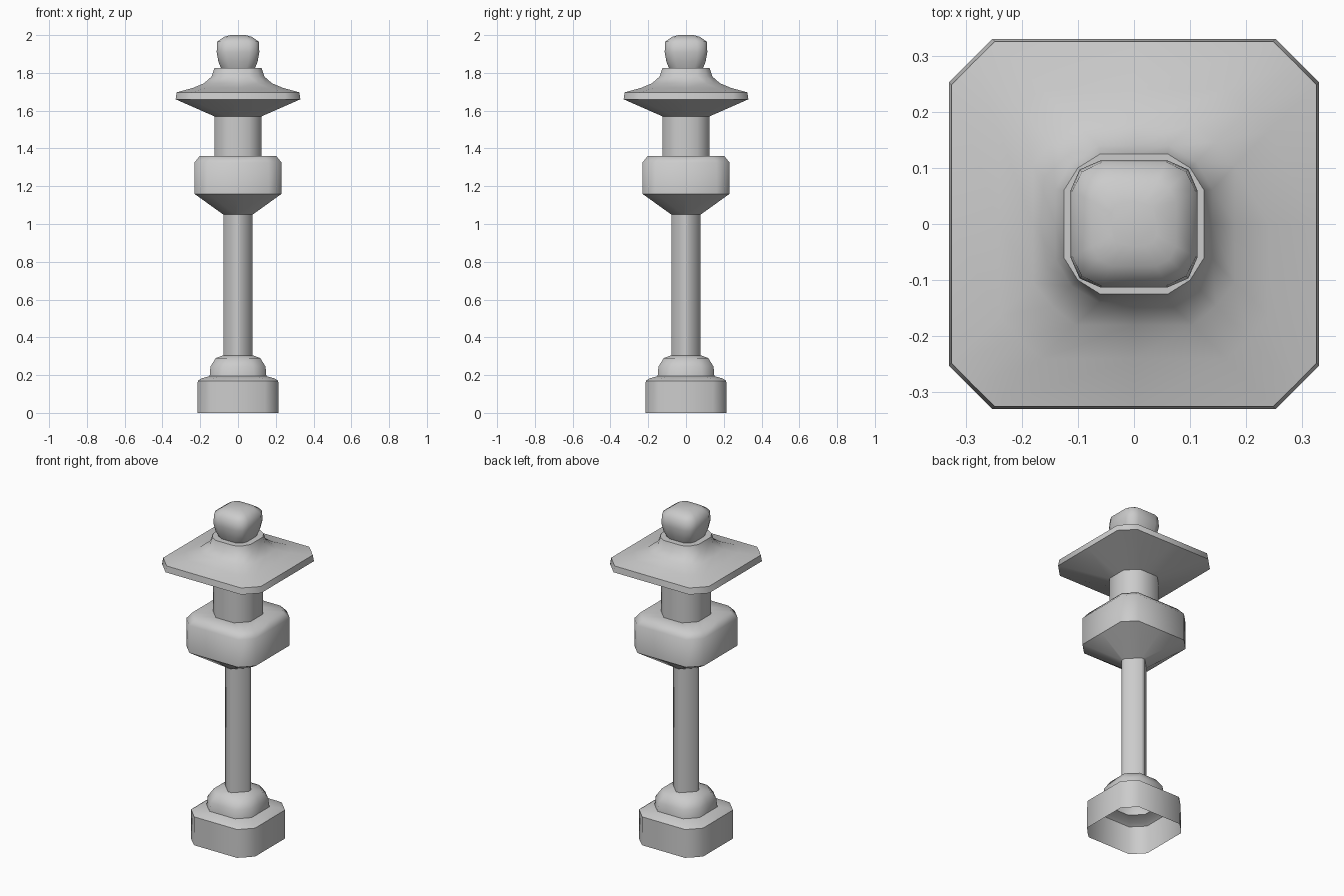
import bpy, bmesh


def ring_points(r, c, m):
    # Square of half-width r whose corners are cut at c, with m on the diagonal
    corner = [(r, -c), (r, c), (m, m), (c, r)]
    quarter = [(r, 0), (r, c), (m, m), (c, r)]
    pts = []
    for _ in range(4):
        pts += quarter
        quarter = [(-y, x) for x, y in quarter]
    return pts


def loft(name, sections, cap_top=False, angle=0.9):
    # sections: (z, half-width, corner cut, diagonal)
    bm = bmesh.new()
    rings = [[bm.verts.new((x, y, z)) for x, y in ring_points(r, c, m)]
             for z, r, c, m in sections]
    n = len(rings[0])
    for a, b in zip(rings, rings[1:]):
        for i in range(n):
            j = (i + 1) % n
            bm.faces.new((a[i], a[j], b[j], b[i]))
    if cap_top:
        bm.faces.new(rings[-1])
    mesh = bpy.data.meshes.new(name)
    bm.to_mesh(mesh)
    bm.free()
    ob = bpy.data.objects.new(name, mesh)
    bpy.context.collection.objects.link(ob)
    bpy.ops.object.select_all(action='DESELECT')
    ob.select_set(True)
    bpy.context.view_layer.objects.active = ob
    bpy.ops.object.shade_smooth_by_angle(angle=angle)
    return ob


# Hollow foot with domed collar
loft("base", [(0.0, .215, .143, .18), (.17, .213, .143, .178),
              (.182, .195, .13, .163), (.195, .15, .085, .118),
              (.245, .146, .08, .113), (.29, .118, .06, .09),
              (.305, .078, .012, .045)])

# Slender post, turned diagonally to the base
loft("post", [(.305, .078, .012, .045), (1.05, .078, .012, .045)])

# Platform flaring out above the post
loft("platform", [(1.05, .078, .012, .045), (1.16, .231, .162, .197),
                  (1.325, .231, .162, .197), (1.36, .203, .14, .172),
                  (1.36, .125, .06, .093)])

# Light chamber
loft("light_chamber", [(1.36, .125, .06, .093), (1.57, .125, .06, .093)])

# Wide roof with concave top
loft("roof", [(1.57, .125, .06, .093), (1.66, .33, .252, .291),
              (1.697, .325, .248, .287), (1.72, .24, .165, .205),
              (1.745, .18, .105, .146), (1.78, .14, .062, .111),
              (1.825, .125, .06, .1), (1.825, .09, .045, .075)])

# Rounded finial
loft("finial", [(1.825, .09, .045, .075), (1.86, .104, .055, .088),
                (1.91, .113, .06, .097), (1.965, .11, .058, .093),
                (1.99, .075, .04, .063), (2.0, .04, .02, .033)],
     cap_top=True, angle=1.2)
